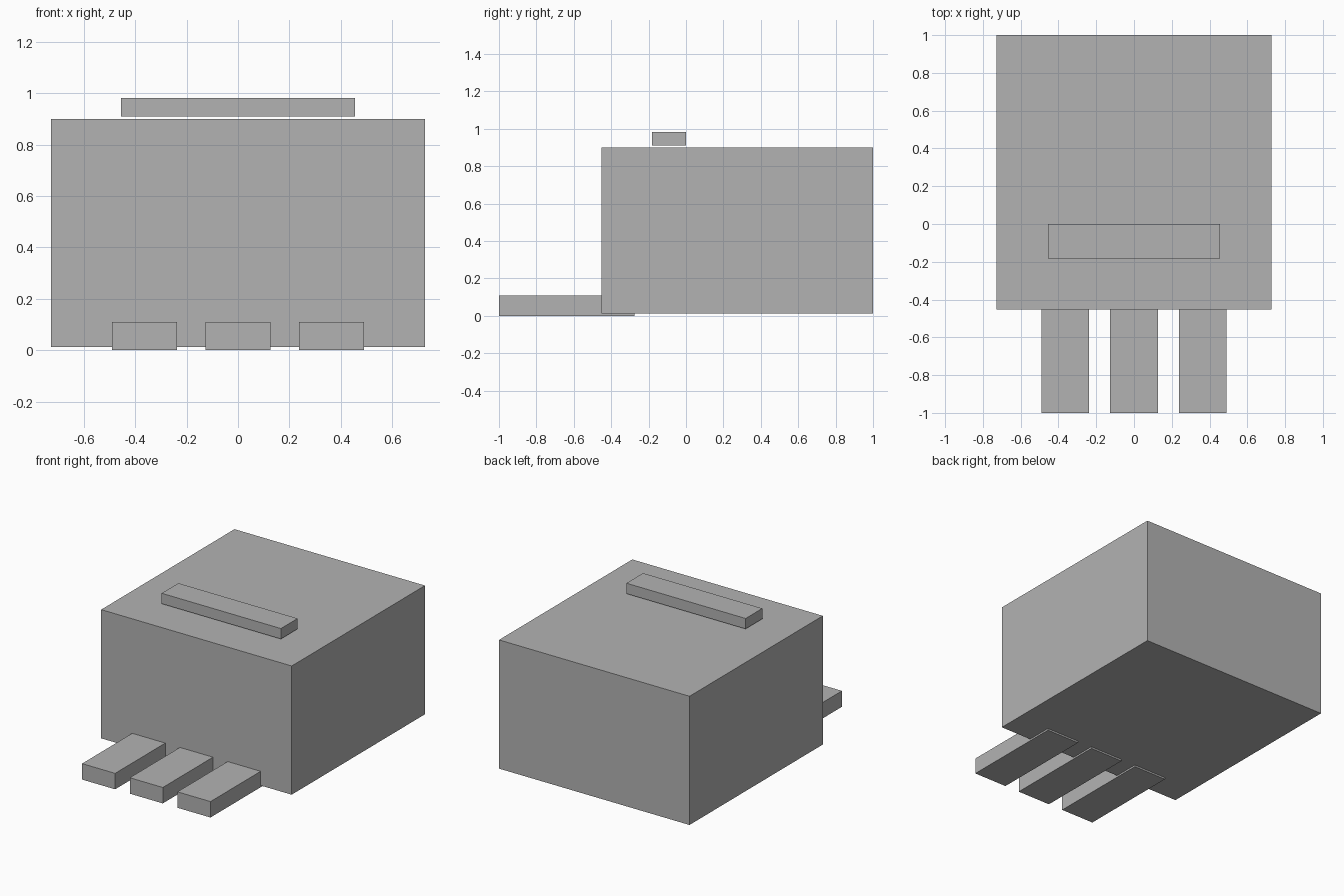
import bpy
from mathutils import Matrix, Vector
import bmesh

cube = bpy.data.objects.get("Cube")
if cube:
    bpy.data.objects.remove(cube, do_unlink=True)

# Single grey finish
grey = bpy.data.materials.new("plain_grey")
grey.use_nodes = True
colour = (0.45, 0.45, 0.45, 1.0)
grey.diffuse_color = colour
grey.node_tree.nodes["Principled BSDF"].inputs["Base Color"].default_value = colour


def box(name, low, high):
    """Box spanning two opposite corners."""
    low, high = Vector(low), Vector(high)
    bm = bmesh.new()
    bmesh.ops.create_cube(bm, size=1, matrix=Matrix.Diagonal((*(high - low), 1)))
    mesh = bpy.data.meshes.new(name)
    bm.to_mesh(mesh)
    bm.free()
    mesh.materials.append(grey)
    obj = bpy.data.objects.new(name, mesh)
    obj.location = (low + high) / 2
    bpy.context.collection.objects.link(obj)
    return obj


# Main block, lifted slightly off the ground
box("body", (-0.727, -0.453, 0.012), (0.727, 1.0, 0.9))

# Bar hovering just above the top face
box("top_bar", (-0.455, -0.182, 0.91), (0.455, 0.0, 0.982))

# Three prongs reaching forward from beneath the body
for side, x in (("right", -0.364), ("middle", 0.0), ("left", 0.364)):
    box(side + "_prong", (x - 0.126, -1.0, 0.0), (x + 0.126, -0.275, 0.11))
